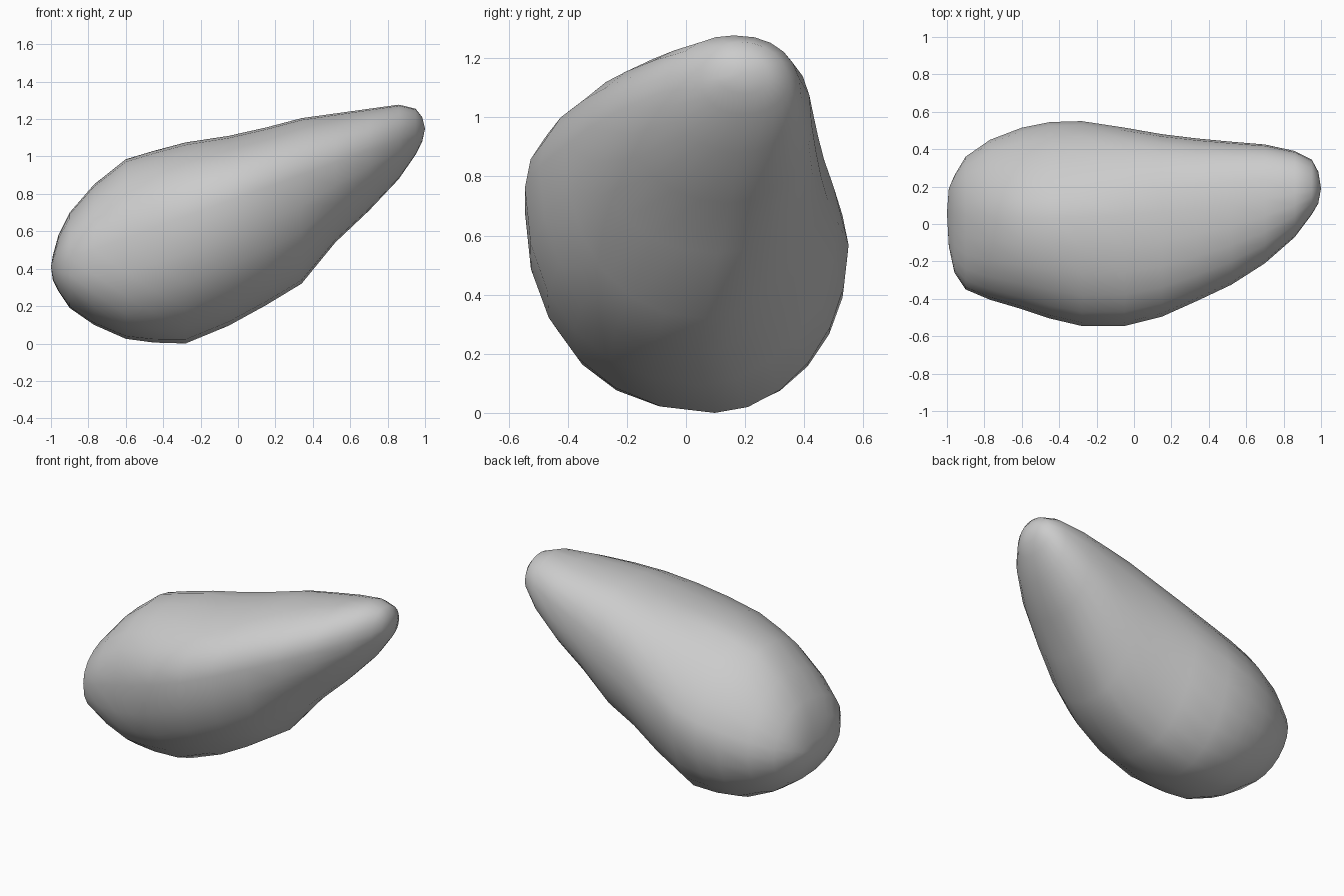
import bpy, bmesh, math

if "Cube" in bpy.data.objects:
    bpy.data.objects.remove(bpy.data.objects["Cube"])

SIDES = 24

# Outline of the stone along its length: x, y min, y max, z min, z max
STATIONS = [
    (-0.99, -0.12, 0.19, 0.34, 0.47),
    (-0.96, -0.26, 0.26, 0.28, 0.58),
    (-0.90, -0.35, 0.36, 0.19, 0.70),
    (-0.77, -0.405, 0.45, 0.10, 0.85),
    (-0.60, -0.455, 0.515, 0.025, 0.985),
    (-0.45, -0.505, 0.545, 0.005, 1.03),
    (-0.28, -0.545, 0.55, 0.00, 1.075),
    (-0.05, -0.545, 0.515, 0.095, 1.11),
    (0.15, -0.495, 0.48, 0.205, 1.155),
    (0.34, -0.41, 0.457, 0.32, 1.205),
    (0.52, -0.325, 0.44, 0.54, 1.23),
    (0.70, -0.21, 0.425, 0.71, 1.255),
    (0.86, -0.07, 0.39, 0.88, 1.277),
    (0.95, 0.05, 0.345, 1.01, 1.255),
    (0.985, 0.11, 0.28, 1.08, 1.21),
]

# Fullness of each quarter of the section (2 = ellipse) at a few x positions
KEYS = (-1, -0.6, -0.3, 0.2, 0.65, 1)
FULLNESS = {
    ("back", "top"): (1.9, 1.65, 1.65, 2.4, 2.7, 2.0),
    ("front", "top"): (2.2, 2.1, 2.1, 2.1, 2.05, 2.05),
    ("front", "low"): (2.5, 2.5, 2.15, 2.15, 2.15, 2.0),
    ("back", "low"): (1.95, 2.0, 1.95, 1.75, 2.0, 2.1),
}
KEEL = (0.06, 0.09, 0.10, 0.03, 0.14, 0.20)   # y of the lowest line


def blend(x, vals):
    for k in range(len(KEYS) - 1):
        if x <= KEYS[k + 1]:
            t = (x - KEYS[k]) / (KEYS[k + 1] - KEYS[k])
            return vals[k] + (vals[k + 1] - vals[k]) * t
    return vals[-1]


def section(x, y0, y1, z0, z1):
    """Lopsided oval whose widest, highest and lowest points drift along x."""
    y_top = 0.05 + 0.07 * x + 0.07 * x * x
    y_bot = blend(x, KEEL)
    z_front = 0.78 + 0.36 * x
    z_back = 0.66 + 0.365 * x + 0.125 * x * x
    pts = []
    for i in range(SIDES):
        a = 2 * math.pi * i / SIDES
        c, s = math.cos(a), math.sin(a)
        quarter = ("back" if c > 0 else "front", "top" if s > 0 else "low")
        n = blend(x, FULLNESS[quarter])
        u, v = abs(c) ** (2 / n), abs(s) ** (2 / n)
        yc = y_top if s > 0 else y_bot
        zc = z_back if c > 0 else z_front
        y = yc + ((y1 if c > 0 else y0) - yc) * u
        z = zc + ((z1 if s > 0 else z0) - zc) * v
        pts.append((x, y, z))
    return pts


# Loft the rings and close both rounded ends
bm = bmesh.new()
rings = [[bm.verts.new(p) for p in section(*st)] for st in STATIONS]
for a, b in zip(rings, rings[1:]):
    for i in range(SIDES):
        j = (i + 1) % SIDES
        bm.faces.new((a[i], a[j], b[j], b[i]))
for ring, tip in ((rings[0], (-1, 0.06, 0.41)), (rings[-1], (1, 0.19, 1.15))):
    pole = bm.verts.new(tip)
    for i in range(SIDES):
        bm.faces.new((ring[i], ring[(i + 1) % SIDES], pole))
bmesh.ops.recalc_face_normals(bm, faces=bm.faces)

mesh = bpy.data.meshes.new("stone")
bm.to_mesh(mesh)
bm.free()
mesh.shade_smooth()
stone = bpy.data.objects.new("stone", mesh)
bpy.context.collection.objects.link(stone)
